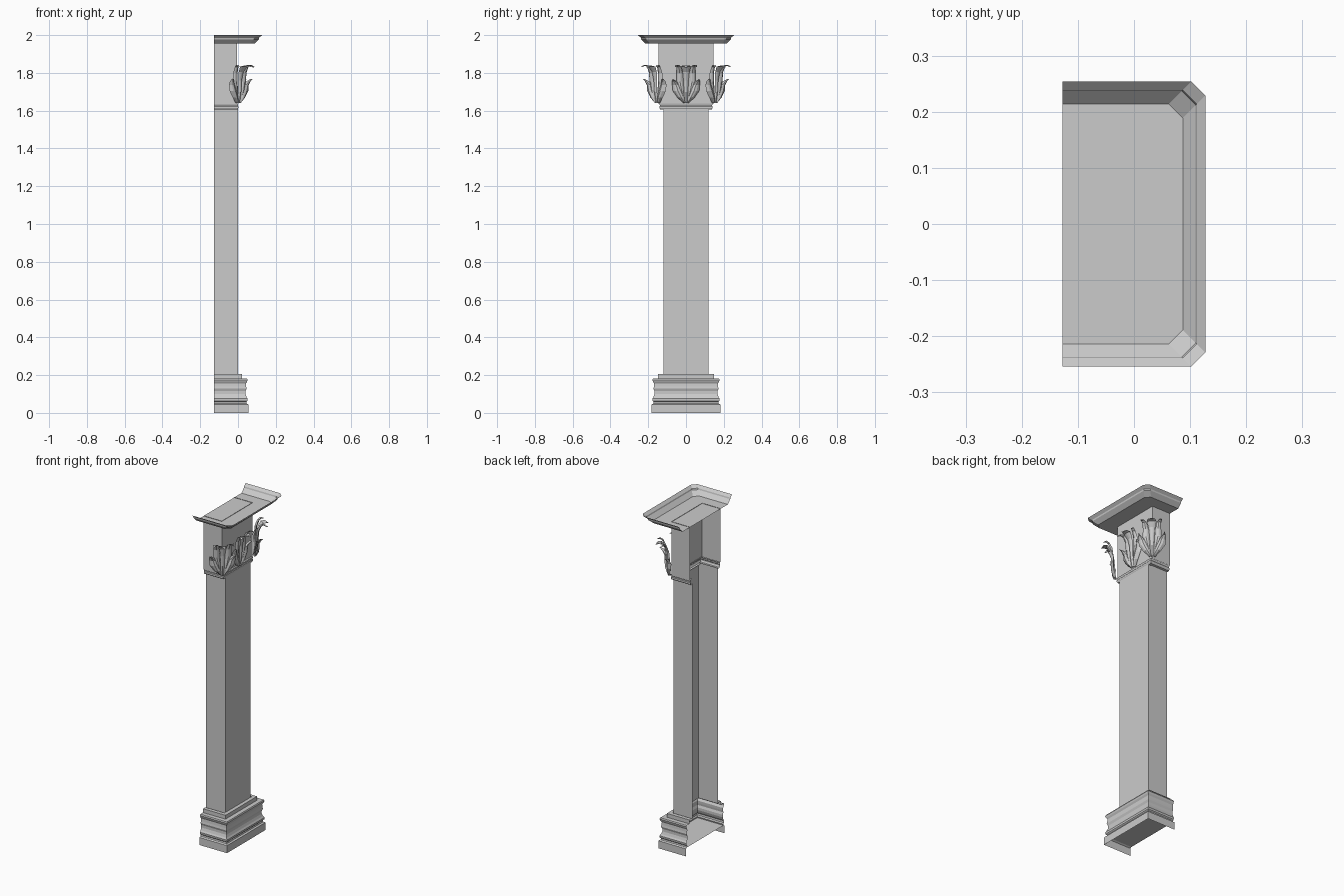
import bpy, bmesh, math
from mathutils import Vector, Matrix

BACK = -0.127  # open rear plane of the half column


def make_object(name, bm):
    mesh = bpy.data.meshes.new(name)
    bm.to_mesh(mesh)
    bm.free()
    ob = bpy.data.objects.new(name, mesh)
    bpy.context.collection.objects.link(ob)
    return ob


def outline(x, y, chamfer):
    """Three-sided outline, open at the back, optional chamfered corners."""
    if chamfer:
        side = [(BACK, y), (x - chamfer, y), (x, y - chamfer)]
    else:
        side = [(BACK, y), (x, y)]
    return [(a, -b) for a, b in side] + side[::-1]


def sweep(name, profile, x0, y0, chamfer=0, cap=None):
    """Run an (offset, z) profile around the outline; cap = z of a closing plate."""
    bm = bmesh.new()
    rows = [[bm.verts.new((x, y, z)) for x, y in outline(x0 + d, y0 + d, chamfer)]
            for d, z in profile]
    for a, b in zip(rows, rows[1:]):
        for i in range(len(a) - 1):
            bm.faces.new((a[i], a[i + 1], b[i + 1], b[i]))
    if cap is not None:
        row = next(r for r in rows if abs(r[0].co.z - cap) < 1e-5)
        bm.faces.new(row)
    return make_object(name, bm)


def lobe(bm, pts, widths, crease):
    """Leaf blade along (side, out, up) points with a bowed cross-section."""
    rows = []
    for (s, o, u), w in zip(pts, widths):
        rows.append([bm.verts.new((o + crease * (1 - t * t), s + t * w, u))
                     for t in (-1, -0.5, 0, 0.5, 1)])
    for a, b in zip(rows, rows[1:]):
        for i in range(4):
            bm.faces.new((a[i], a[i + 1], b[i + 1], b[i]))


def leaf(name, x, y, angle):
    bm = bmesh.new()
    for m in (-1, 1):
        # low outer lobe
        lobe(bm, [(0.008 * m, 0.004, 1.64), (0.026 * m, 0.014, 1.67),
                  (0.043 * m, 0.016, 1.705), (0.052 * m, 0.014, 1.735),
                  (0.062 * m, 0.022, 1.755), (0.070 * m, 0.034, 1.768)],
             [0.006, 0.020, 0.027, 0.021, 0.012, 0.001], 0.016)
        # tall inner lobe
        lobe(bm, [(0.012 * m, 0.012, 1.66), (0.024 * m, 0.018, 1.71),
                  (0.032 * m, 0.018, 1.755), (0.033 * m, 0.022, 1.80),
                  (0.038 * m, 0.036, 1.832), (0.047 * m, 0.052, 1.842),
                  (0.056 * m, 0.066, 1.832)],
             [0.006, 0.013, 0.019, 0.016, 0.012, 0.010, 0.001], 0.010)
    # central blade curling outward at the tip
    lobe(bm, [(0, 0.012, 1.64), (0, 0.022, 1.70), (0, 0.024, 1.76),
              (0, 0.032, 1.805), (0, 0.050, 1.833), (0, 0.070, 1.838), (0, 0.084, 1.828)],
         [0.009, 0.011, 0.013, 0.018, 0.026, 0.020, 0.001], 0.007)
    bm.transform(Matrix.Translation(Vector((x, y, 0))) @ Matrix.Rotation(angle, 4, 'Z'))
    return make_object(name, bm)


# Moulded base with an inner plate
sweep("base", [(0.055, 0), (0.055, 0.045), (0.046, 0.05), (0.044, 0.058), (0.050, 0.064),
               (0.051, 0.075), (0.045, 0.085), (0.040, 0.10), (0.040, 0.115), (0.045, 0.128),
               (0.043, 0.14), (0.042, 0.155), (0.048, 0.165), (0.051, 0.175), (0.048, 0.182),
               (0.022, 0.182), (0.022, 0.205), (0, 0.205)], 0, 0.127, cap=0.05)

# Plain shaft
sweep("shaft", [(0, 0.2), (0, 1.61)], 0, 0.12)

# Collar under the capital
sweep("collar", [(-0.012, 1.605), (0, 1.607), (0.004, 1.614), (0.004, 1.622),
                 (0.001, 1.626), (0.004, 1.637), (-0.012, 1.64)], -0.002, 0.137)

# Capital block
sweep("capital_block", [(0, 1.635), (0, 1.957)], -0.006, 0.145)

# Tray-like top slab with chamfered corners
sweep("abacus", [(0, 1.955), (0.023, 1.978), (0.025, 1.986), (0.040, 2.0)],
      0.087, 0.214, 0.025, cap=1.955)

# Acanthus leaves: one on the face, two on the corners
leaf("middle_leaf", -0.004, 0, 0)
leaf("left_corner_leaf", -0.006, -0.145, -math.pi / 4)
leaf("right_corner_leaf", -0.006, 0.145, math.pi / 4)
